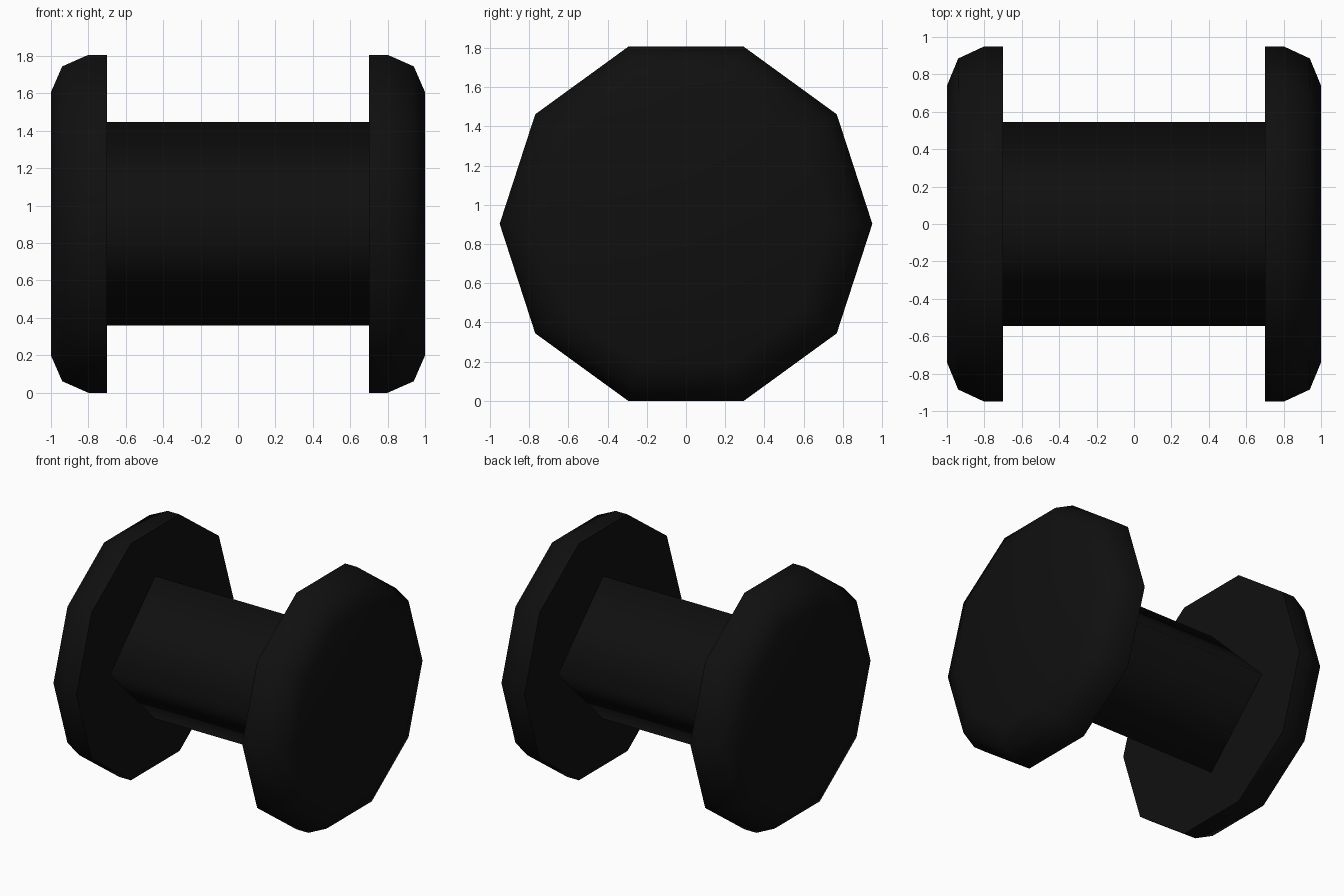
import bpy, bmesh
from math import cos, sin, pi, radians

if "Cube" in bpy.data.objects:
    bpy.data.objects.remove(bpy.data.objects["Cube"])

ZC = 0.903

black = bpy.data.materials.new("black")
black.diffuse_color = (0.005, 0.005, 0.005, 1)
black.use_nodes = True
black.node_tree.nodes["Principled BSDF"].inputs["Base Color"].default_value = black.diffuse_color


def lathe_x(name, profile, sides, caps, angle):
    """Sweep (x, radius) rings around the x axis at height ZC."""
    bm = bmesh.new()
    rings = [[bm.verts.new((x, r * cos(2 * pi * i / sides), ZC + r * sin(2 * pi * i / sides)))
              for i in range(sides)] for x, r in profile]
    for a, b in zip(rings, rings[1:]):
        for i in range(sides):
            j = (i + 1) % sides
            bm.faces.new((a[i], a[j], b[j], b[i]))
    if caps:
        bm.faces.new(rings[0])
        bm.faces.new(rings[-1])
    bmesh.ops.recalc_face_normals(bm, faces=bm.faces)
    me = bpy.data.meshes.new(name)
    bm.to_mesh(me)
    bm.free()
    me.materials.append(black)
    ob = bpy.data.objects.new(name, me)
    bpy.context.collection.objects.link(ob)
    bpy.ops.object.select_all(action='DESELECT')
    ob.select_set(True)
    bpy.context.view_layer.objects.active = ob
    bpy.ops.object.shade_smooth_by_angle(angle=radians(angle))
    return ob


# Ten-sided end discs with rounded outer rims
rim = [(0.70, 0.95), (0.80, 0.95), (0.94, 0.885), (1.0, 0.74)]
for side, name in ((-1, "left_disc"), (1, "right_disc")):
    lathe_x(name, [(side * x, r) for x, r in rim], 10, True, 50)

# Square shaft standing on its corner, softly shaded
lathe_x("shaft", [(-0.70, 0.545), (0.70, 0.545)], 4, False, 100)
